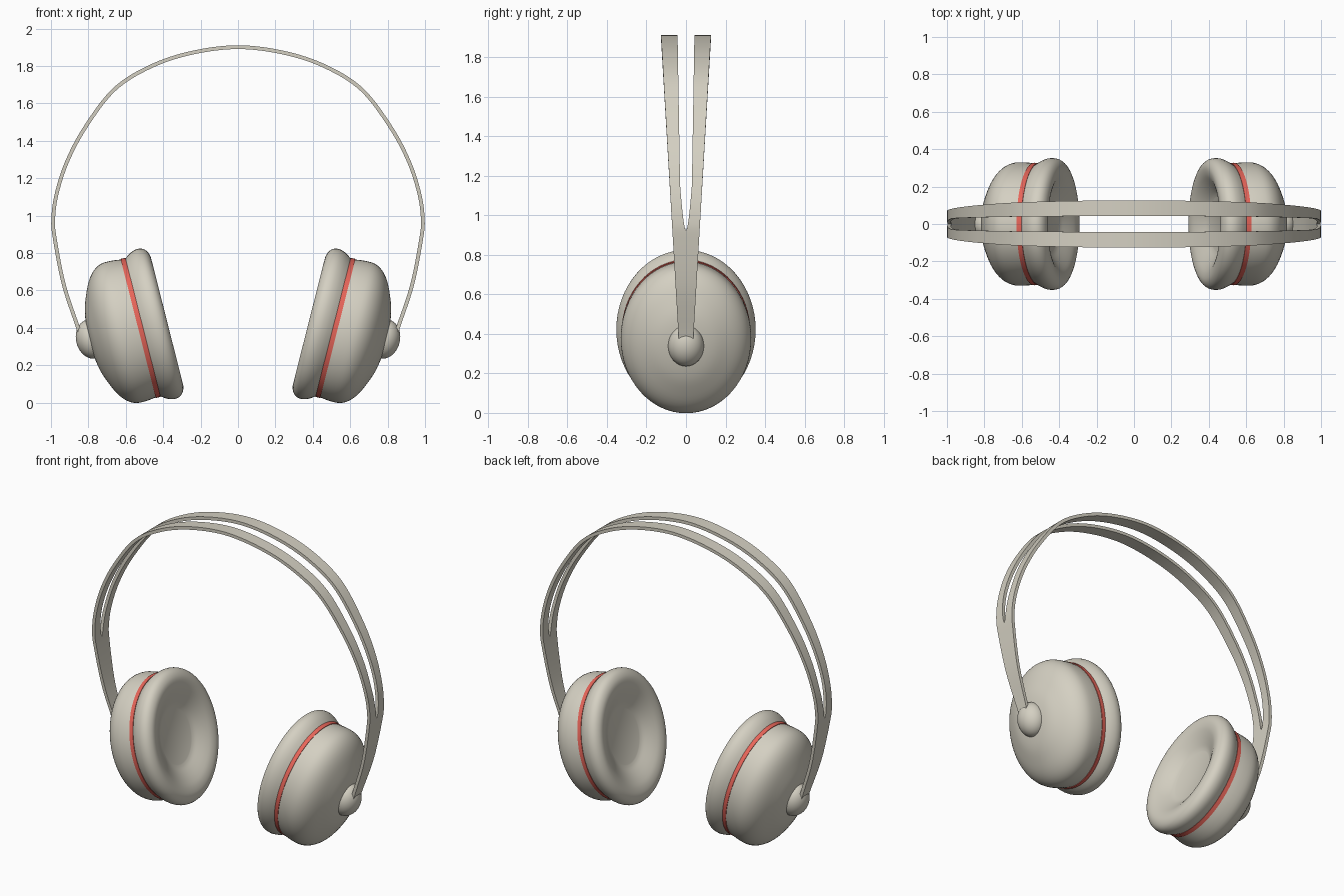
import bpy, bmesh, math
from mathutils import Vector

if "Cube" in bpy.data.objects:
    bpy.data.objects.remove(bpy.data.objects["Cube"])


def spline(pts, n):
    """Catmull-Rom through 2D points, n samples per span."""
    p = [Vector(q) for q in pts]
    p = [2 * p[0] - p[1]] + p + [2 * p[-1] - p[-2]]
    out = []
    for i in range(1, len(p) - 2):
        a, b, c, d = p[i - 1:i + 3]
        for k in range(n):
            t = k / n
            out.append(0.5 * (2 * b + (c - a) * t + (2 * a - 5 * b + 4 * c - d) * t * t
                              + (3 * b - a - 3 * c + d) * t ** 3))
    return out + [p[-2]]


def material(name, rgb):
    mat = bpy.data.materials.new(name)
    mat.diffuse_color = (*rgb, 1)
    mat.use_nodes = True
    mat.node_tree.nodes["Principled BSDF"].inputs["Base Color"].default_value = mat.diffuse_color
    return mat


red = material("red", (0.80, 0.13, 0.10))
ivory = material("ivory", (0.66, 0.63, 0.54))


def make_object(name, bm, mat=ivory, angle=40):
    bmesh.ops.remove_doubles(bm, verts=bm.verts, dist=0.0001)
    bmesh.ops.recalc_face_normals(bm, faces=bm.faces)
    me = bpy.data.meshes.new(name)
    bm.to_mesh(me)
    bm.free()
    ob = bpy.data.objects.new(name, me)
    bpy.context.collection.objects.link(ob)
    me.materials.append(mat)
    bpy.ops.object.select_all(action='DESELECT')
    ob.select_set(True)
    bpy.context.view_layer.objects.active = ob
    bpy.ops.object.shade_smooth_by_angle(angle=math.radians(angle))
    return ob


TILT = math.radians(14.2)
CENTER = Vector((0.521, 0, 0.40))
AXIS = Vector((math.cos(TILT), 0, -math.sin(TILT)))
UP = Vector((math.sin(TILT), 0, math.cos(TILT)))


def lathe(name, profile, side, center=CENTER, squash=0.853, mat=ivory, seg=64, closed=False):
    """Revolve (along axis, radius) points into an oval form on the tilted cup axis."""
    bm = bmesh.new()
    rings = []
    for u, r in profile:
        ring = []
        for k in range(seg):
            a = 2 * math.pi * k / seg
            co = center + AXIS * u + UP * (r * math.cos(a))
            co.y += r * squash * math.sin(a)
            co.x *= side
            ring.append(bm.verts.new(co))
        rings.append(ring)
    if closed:
        rings.append(rings[0])
    for a, b in zip(rings, rings[1:]):
        for k in range(seg):
            j = (k + 1) % seg
            bm.faces.new((a[k], a[j], b[j], b[k]))
    if not closed:
        for ring in (rings[0], rings[-1]):
            if (ring[0].co - ring[seg // 2].co).length > 0.001:
                bm.faces.new(ring)
    return make_object(name, bm, mat)


shell = spline([(0.0, 0.378), (0.06, 0.386), (0.12, 0.384), (0.168, 0.358), (0.207, 0.31),
                (0.24, 0.24), (0.266, 0.165), (0.279, 0.08), (0.282, 0)], 3)
pad = spline([(-0.008, 0.376), (-0.025, 0.389), (-0.05, 0.404), (-0.08, 0.413), (-0.11, 0.409),
              (-0.133, 0.39), (-0.146, 0.355), (-0.141, 0.31), (-0.125, 0.27),
              (-0.104, 0.23), (-0.085, 0.195), (-0.076, 0.17)], 3) + [Vector((-0.07, 0))]
trim = [(-0.013, 0.36), (-0.013, 0.383), (0.013, 0.384), (0.013, 0.36)]
knob = [(0.082 * math.sin(t * math.pi / 20), 0.106 * math.cos(t * math.pi / 20))
        for t in range(-10, 11)]

# Ear cups, left and right
for label, side in (("right", 1), ("left", -1)):
    lathe(label + "_cup_shell", shell, side)
    lathe(label + "_ear_pad", pad, side)
    lathe(label + "_trim_ring", trim, side, mat=red, closed=True)
    lathe(label + "_hinge_knob", knob, side, center=Vector((0.784, 0, 0.34)),
          squash=0.86, seg=32)

# Headband: a tapering strip with a long slit over the head
half = [(0.842, 0.36), (0.862, 0.42), (0.932, 0.634), (0.979, 0.874), (0.988, 0.98),
        (0.970, 1.115), (0.915, 1.286), (0.818, 1.47), (0.662, 1.674),
        (0.468, 1.797), (0.25, 1.870), (0.0, 1.901)]
path = spline(half + [(-x, z) for x, z in half[-2::-1]], 8)


def outer(z):
    return 0.037 + (z - 0.38) * 0.0588


def slit(z):
    s = z - 0.925
    return 0 if s <= 0 else (0.026 + 0.017 * s) * min(1, s / 0.22) ** 0.5


bm = bmesh.new()
for sign in (1, -1):
    rows = [[bm.verts.new((p.x, sign * y, p.y)) for y in (slit(p.y), outer(p.y))] for p in path]
    for a, b in zip(rows, rows[1:]):
        bm.faces.new((a[0], a[1], b[1], b[0]))
band = make_object("headband", bm, angle=30)
mod = band.modifiers.new("thickness", 'SOLIDIFY')
mod.thickness = 0.02
mod.offset = 0
bpy.ops.object.modifier_apply(modifier=mod.name)
bpy.ops.object.shade_smooth_by_angle(angle=math.radians(30))
